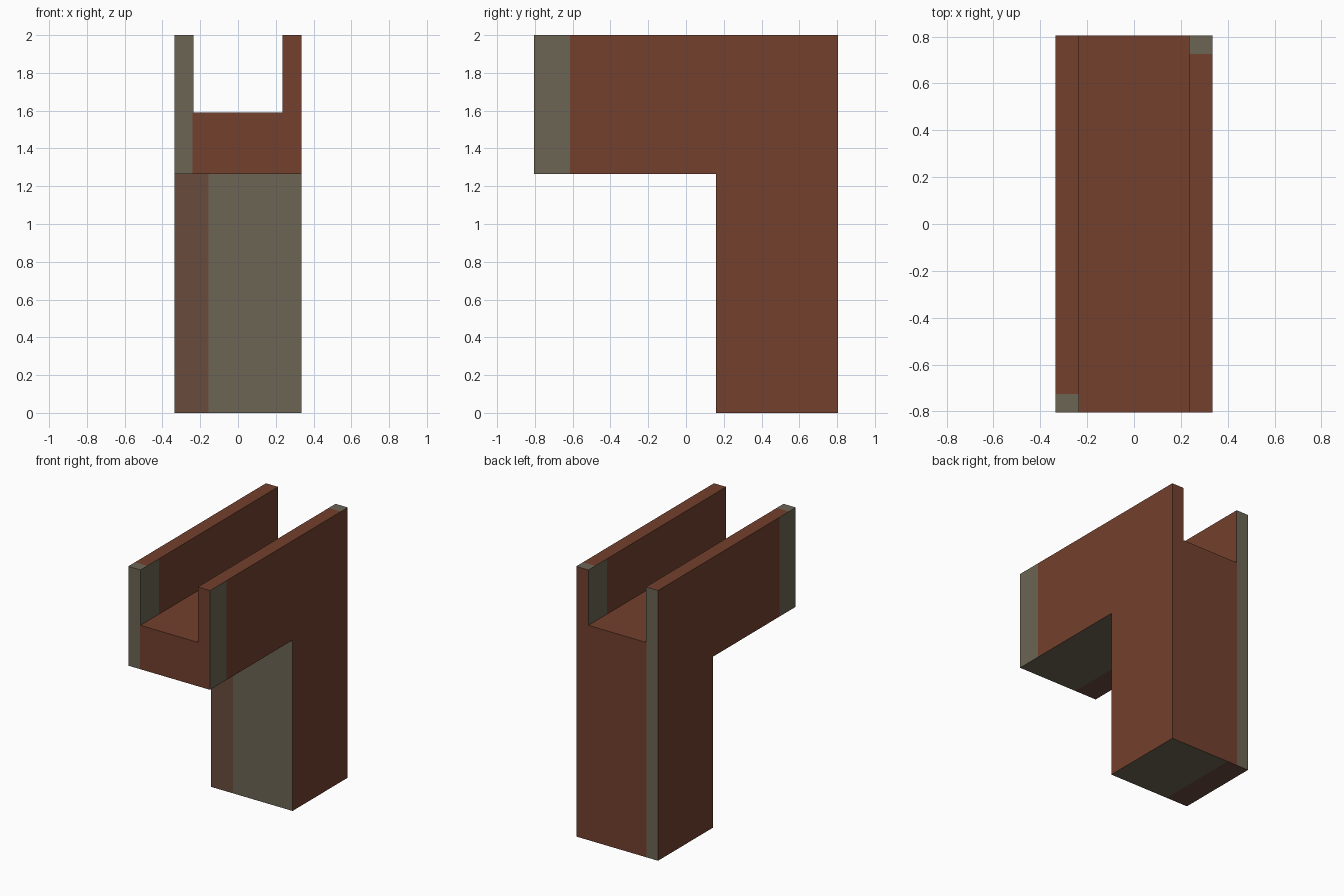
import bpy, bmesh

if "Cube" in bpy.data.objects:
    bpy.data.objects.remove(bpy.data.objects["Cube"])

W, L, T = 0.335, 0.805, 0.235      # half width, half length, inner half width
Z_UNDER, Z_FLOOR, Z_TOP = 1.265, 1.59, 2.0
Y_POST = 0.16


def material(name, rgb):
    m = bpy.data.materials.new(name)
    m.diffuse_color = (*[(c / 255 / 12.92) if c < 11 else ((c / 255 + 0.055) / 1.055) ** 2.4 for c in rgb], 1)
    m.use_nodes = True
    m.node_tree.nodes["Principled BSDF"].inputs["Base Color"].default_value = m.diffuse_color
    return m


def prism(bm, pts, y0, y1):
    """Extrude an x-z profile along y."""
    f = bm.faces.new([bm.verts.new((x, y0, z)) for x, z in pts])
    r = bmesh.ops.extrude_face_region(bm, geom=[f], use_keep_orig=True)
    for v in r["geom"]:
        if isinstance(v, bmesh.types.BMVert):
            v.co.y = y1


bm = bmesh.new()
# open trough
prism(bm, [(-W, Z_UNDER), (W, Z_UNDER), (W, Z_TOP), (T, Z_TOP), (T, Z_FLOOR),
           (-T, Z_FLOOR), (-T, Z_TOP), (-W, Z_TOP)], -L, L)
# post under the back end
prism(bm, [(-W, 0), (W, 0), (W, Z_UNDER), (-W, Z_UNDER)], Y_POST, L)
bmesh.ops.recalc_face_normals(bm, faces=bm.faces)

# cut lines for the colour patches and the joint
cuts = [(0, x) for x in (-0.24, -0.155)] + [(2, Z_UNDER), (2, Z_FLOOR)]
cuts += [(1, y) for y in (-0.725, -0.615, -0.59, Y_POST, 0.59, 0.725)]
for axis, d in cuts:
    n = [0, 0, 0]
    n[axis] = 1
    bmesh.ops.bisect_plane(bm, geom=bm.verts[:] + bm.edges[:] + bm.faces[:], dist=1e-5,
                           plane_co=[d * k for k in n], plane_no=n)

# remove the hidden faces in the joint and weld
hidden = [f for f in bm.faces if abs(f.normal.z) > 0.5
          and abs(f.calc_center_median().z - Z_UNDER) < 1e-4
          and f.calc_center_median().y > Y_POST]
bmesh.ops.delete(bm, geom=hidden, context='FACES')
bmesh.ops.remove_doubles(bm, verts=bm.verts, dist=1e-4)

BROWN, GREY, DULL = 0, 1, 2


def colour(c, n):
    if n.z < -0.5:                                   # undersides
        return DULL if c.x < -0.155 else GREY
    if n.y < -0.5:                                   # front faces
        if c.y > 0:
            return DULL if c.x < -0.155 else GREY
        return GREY if c.x < -0.235 else BROWN
    if n.y > 0.5:                                    # back
        return GREY if c.x < -0.235 else BROWN
    if abs(n.x) > 0.5:                               # sides
        if abs(c.x) > 0.3:
            return GREY if c.y < -0.615 else BROWN
        return GREY if (c.y < -0.59 if c.x < 0 else c.y > 0.59) else BROWN
    if c.z > 1.9:                                    # rims
        return GREY if (c.y < -0.725 if c.x < 0 else c.y > 0.725) else BROWN
    return BROWN


for f in bm.faces:
    f.material_index = colour(f.calc_center_median(), f.normal)

mesh = bpy.data.meshes.new("trough_on_post")
bm.to_mesh(mesh)
bm.free()
for name, rgb in (("red_brown", (115, 64, 45)), ("stone_grey", (108, 101, 84)), ("dull_brown", (105, 75, 61))):
    mesh.materials.append(material(name, rgb))
bpy.context.collection.objects.link(bpy.data.objects.new("trough_on_post", mesh))
